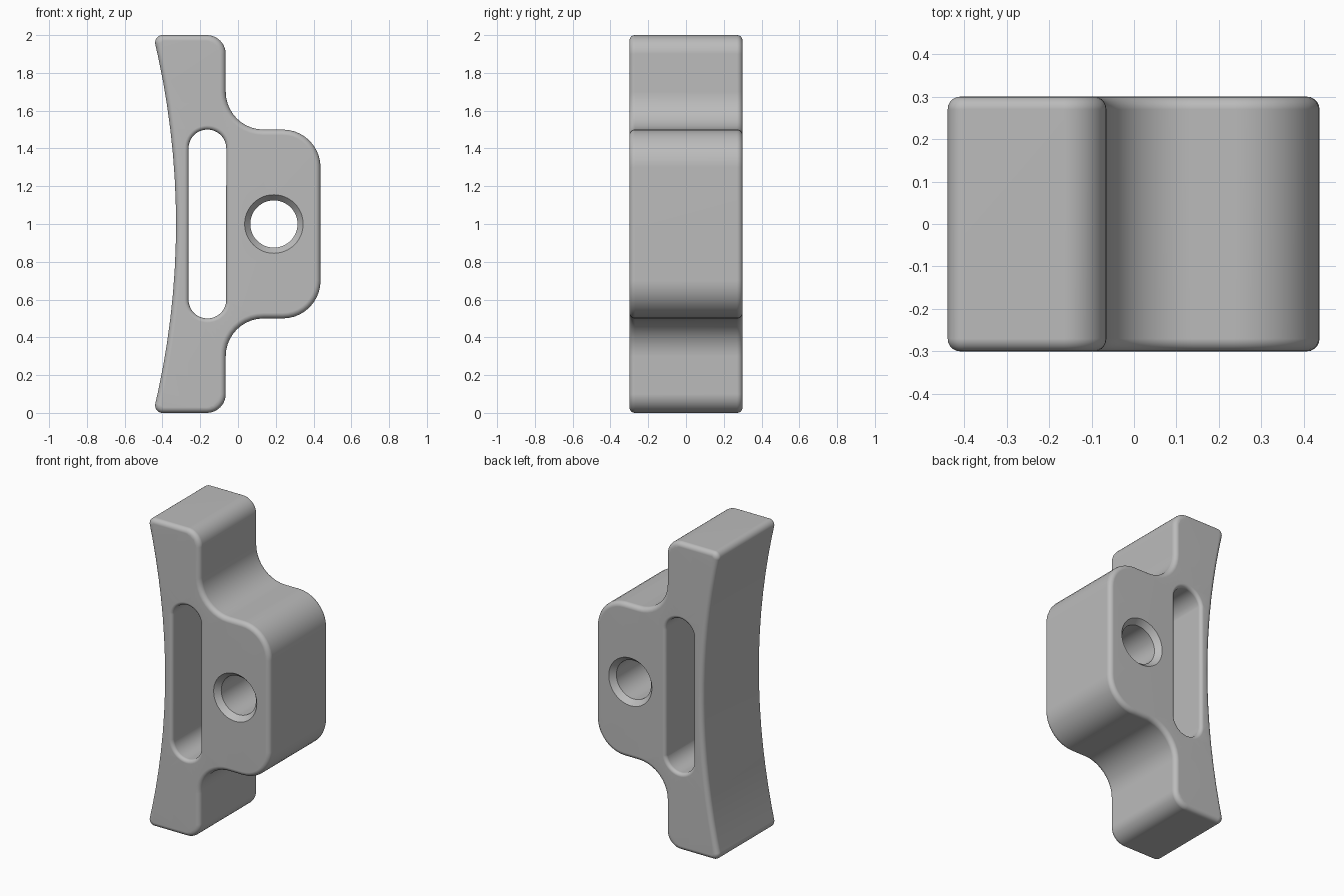
import bpy, bmesh, math
from mathutils import Vector

cube = bpy.data.objects.get("Cube")
if cube:
    bpy.data.objects.remove(cube)

HALF = 0.3      # half the depth
ROUND = 0.03    # edge rounding


def rounded(corners, steps=10):
    """Closed x/z outline from (x, z, radius) corners."""
    out = []
    for i, (x, z, r) in enumerate(corners):
        p = Vector((x, z))
        if r == 0:
            out.append(p)
            continue
        a = (Vector(corners[i - 1][:2]) - p).normalized()
        b = (Vector(corners[(i + 1) % len(corners)][:2]) - p).normalized()
        half = a.angle(b) / 2
        centre = p + (a + b).normalized() * r / math.sin(half)
        start = p + a * r / math.tan(half) - centre
        end = p + b * r / math.tan(half) - centre
        sweep = math.pi - 2 * half
        for k in range(steps + 1):
            t = k / steps
            v = start * math.sin((1 - t) * sweep) + end * math.sin(t * sweep)
            out.append(centre + v / math.sin(sweep))
    return out


def circle(cx, cz, r, n=48):
    return [Vector((cx + r * math.cos(math.tau * k / n),
                    cz + r * math.sin(math.tau * k / n))) for k in range(n)]


def offset(loop, d):
    """Move a counter-clockwise outline inwards by d."""
    out = []
    for i, p in enumerate(loop):
        a = (p - loop[i - 1]).normalized()
        b = (loop[(i + 1) % len(loop)] - p).normalized()
        n = Vector((-a.y - b.y, a.x + b.x)).normalized()
        out.append(p + n * d / max(0.3, n.dot(Vector((-a.y, a.x)))))
    return out


def fillet(r, steps=5):
    """(inset, depth from face) pairs from the face to the wall."""
    angles = [math.pi / 2 * k / steps for k in range(steps + 1)]
    return [(r * (1 - math.sin(a)), r * (1 - math.cos(a))) for a in angles]


def wall(bm, loop, edge, sign):
    """Sweep an outline front to back; return its front and back rim edges."""
    stations = [(d, -HALF + y) for d, y in edge]
    stations += [(d, HALF - y) for d, y in reversed(edge)]
    rings = [[bm.verts.new((p.x, y, p.y)) for p in offset(loop, sign * d)]
             for d, y in stations]
    n = len(loop)
    for r0, r1 in zip(rings, rings[1:]):
        for i in range(n):
            j = (i + 1) % n
            bm.faces.new((r0[i], r0[j], r1[j], r1[i]))
    return [[bm.edges.get((r[i], r[(i + 1) % n])) for i in range(n)]
            for r in (rings[0], rings[-1])]


# Outer profile: stepped right side, mirrored about mid height
upper = [(0.437, 1.5, 0.2), (-0.065, 1.5, 0.2), (-0.065, 2, 0.1), (-0.449, 2, 0.04)]
lower = [(x, 2 - z, r) for x, z, r in reversed(upper)]
hollow = [(-0.328 - (k / 8) ** 2 * 0.121, 1 + k / 8, 0) for k in range(7, -8, -1)]
body = rounded(upper + hollow + lower)

# Long slot with round ends
slot = [p + Vector((0, 0.4 if k < 24 else -0.4))
        for k, p in enumerate(circle(-0.162, 1, 0.1))]
bore = circle(0.19, 1, 0.125)

bm = bmesh.new()
rims = [wall(bm, body, fillet(ROUND), 1),
        wall(bm, slot, fillet(0.022), -1),
        wall(bm, bore, [(0.03, 0), (0, 0.035)], -1)]

# Flat front and back with the openings left free
for side in (0, 1):
    edges = [e for rim in rims for e in rim[side]]
    bmesh.ops.triangle_fill(bm, edges=edges, use_beauty=True, use_dissolve=False)
bmesh.ops.recalc_face_normals(bm, faces=bm.faces)

mesh = bpy.data.meshes.new("slotted_bracket")
bm.to_mesh(mesh)
bm.free()
bracket = bpy.data.objects.new("slotted_bracket", mesh)
bpy.context.collection.objects.link(bracket)

# Plain grey
grey = bpy.data.materials.new("plain_grey")
grey.use_nodes = True
colour = (0.5, 0.5, 0.5, 1)
grey.diffuse_color = colour
grey.node_tree.nodes["Principled BSDF"].inputs["Base Color"].default_value = colour
mesh.materials.append(grey)

# Smooth shading, flat faces kept clean
bpy.ops.object.select_all(action="DESELECT")
bracket.select_set(True)
bpy.context.view_layer.objects.active = bracket
bpy.ops.object.shade_smooth_by_angle(angle=math.radians(30))
weighted = bracket.modifiers.new("clean_normals", "WEIGHTED_NORMAL")
weighted.keep_sharp = True
